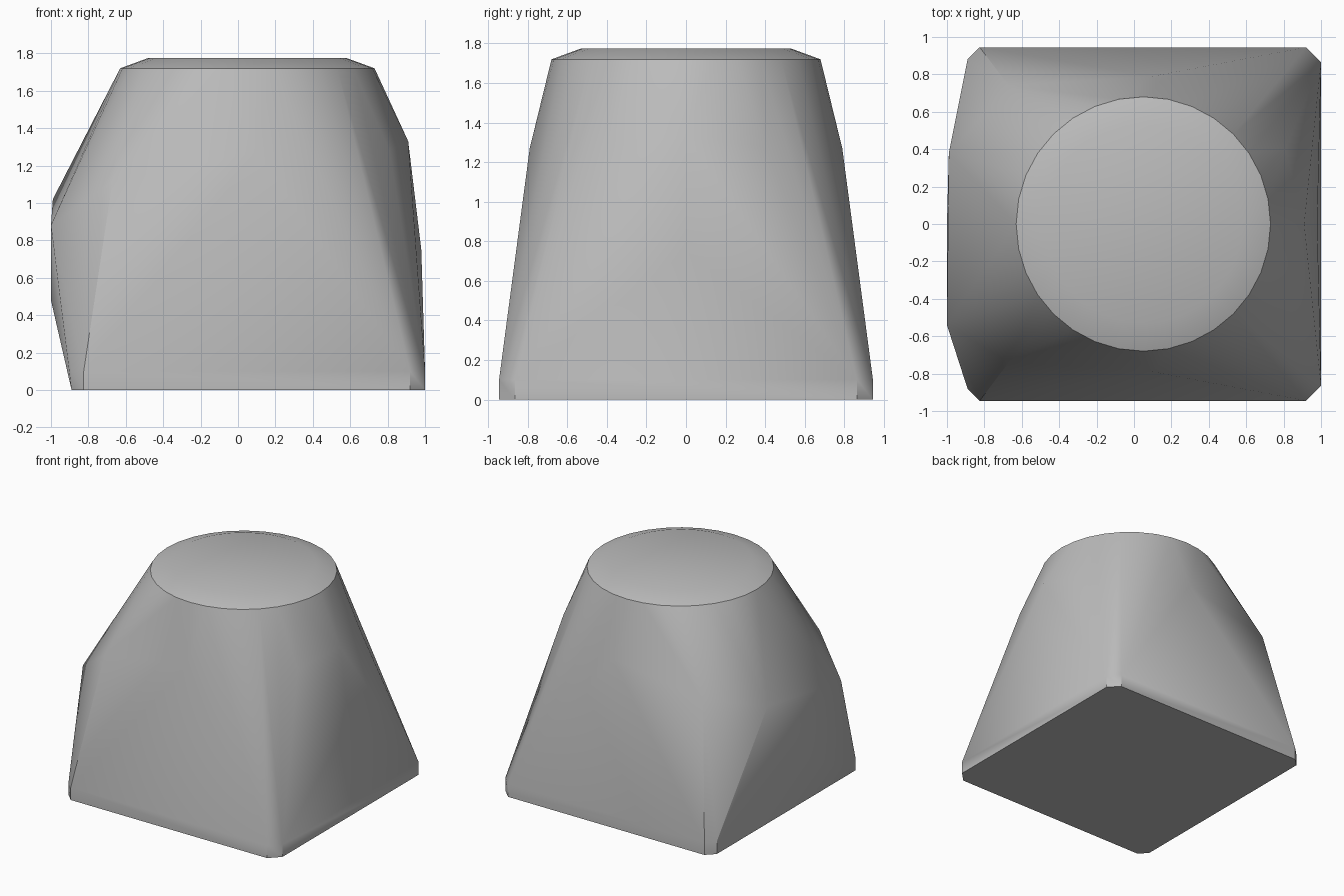
import bpy
import bmesh
from math import cos, sin, tau

cube = bpy.data.objects.get("Cube")
if cube:
    bpy.data.objects.remove(cube, do_unlink=True)

# One plain grey
grey = bpy.data.materials.new("plain grey")
grey.use_nodes = True
colour = (0.5, 0.5, 0.5, 1)
grey.diffuse_color = colour
grey.node_tree.nodes["Principled BSDF"].inputs["Base Color"].default_value = colour


def ring(radius, z, count=32):
    return [(0.05 + radius * cos(tau * i / count), radius * sin(tau * i / count), z)
            for i in range(count)]


# Round top with a shallow bevelled rim
points = ring(0.53, 1.775) + ring(0.68, 1.72)

# Square foot with clipped corners and a short upright band
for side in (-1, 1):
    for z in (0, 0.1):
        points += [(0.92, side * 0.945, z), (1.0, side * 0.865, z),
                   (-0.825, side * 0.945, z), (-0.89, side * 0.88, z)]

    # Shoulders on the front, back and the left and right flanks
    points += [(0.1, side * 0.79, 1.27), (0.81, side * 0.4, 1.28),
               (-0.67, side * 0.74, 1.12)]

# Bulges in the middle of the two flanks
points += [(0.98, 0, 0.75), (0.91, 0, 1.33)]
points += [(-1.0, -0.54, 0.88), (-0.99, 0.38, 1.02), (-1.0, 0, 0.48)]

# Wrap the tapered body tightly around these points
bm = bmesh.new()
for p in points:
    bm.verts.new(p)
hull = bmesh.ops.convex_hull(bm, input=bm.verts[:])
loose = {v for v in hull["geom_interior"] + hull["geom_unused"]
         if isinstance(v, bmesh.types.BMVert)}
bmesh.ops.delete(bm, geom=list(loose), context="VERTS")
bmesh.ops.dissolve_limit(bm, angle_limit=0.01, verts=bm.verts[:], edges=bm.edges[:])
bmesh.ops.recalc_face_normals(bm, faces=bm.faces[:])

mesh = bpy.data.meshes.new("tapered_body")
bm.to_mesh(mesh)
bm.free()
mesh.materials.append(grey)
body = bpy.data.objects.new("tapered_body", mesh)
bpy.context.collection.objects.link(body)

bpy.ops.object.select_all(action="DESELECT")
body.select_set(True)
bpy.context.view_layer.objects.active = body
bpy.ops.object.shade_smooth_by_angle(angle=0.52)
